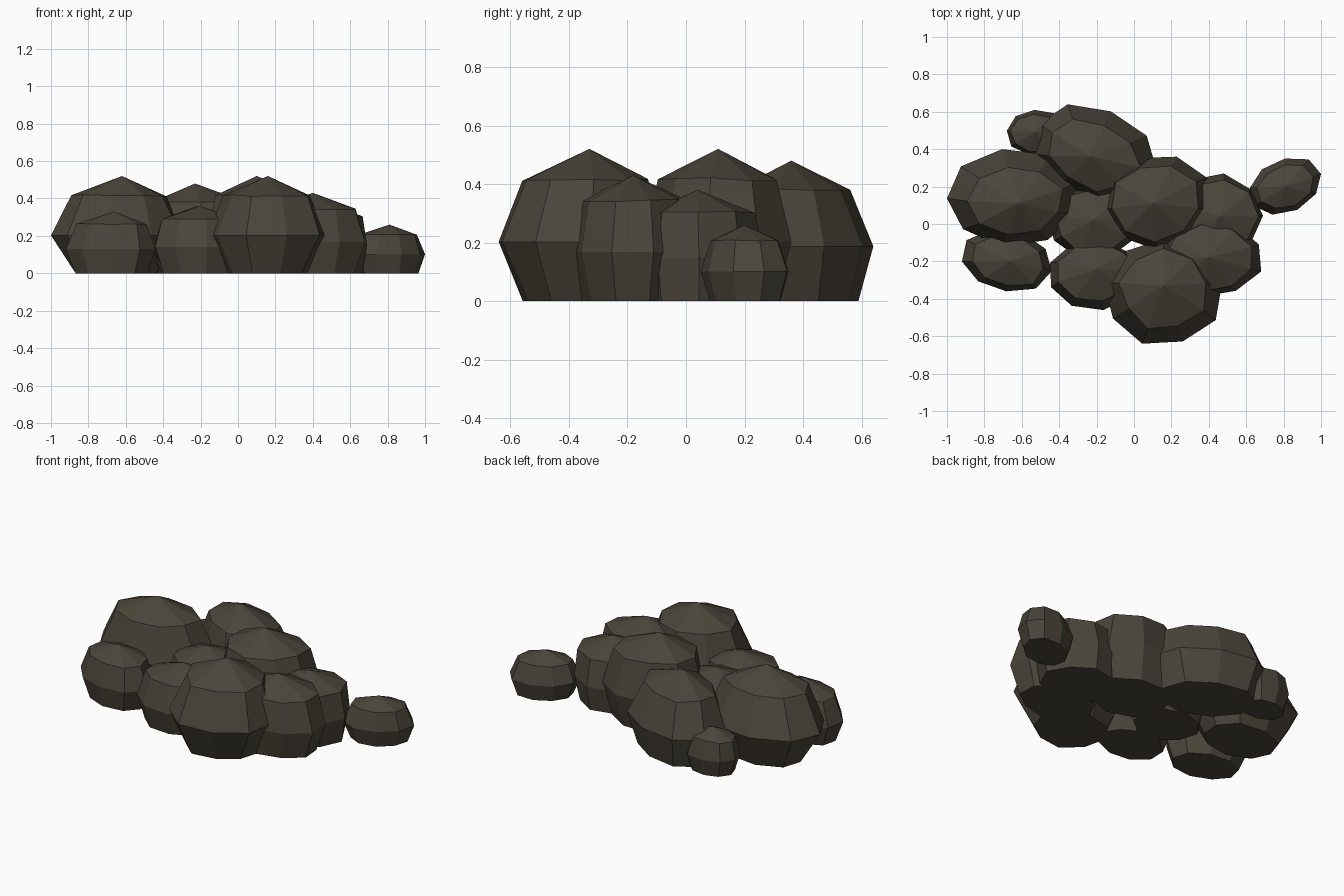
import bpy, bmesh, math, random

if "Cube" in bpy.data.objects:
    bpy.data.objects.remove(bpy.data.objects["Cube"])

random.seed(4)
SIDES = 9

stone = bpy.data.materials.new("dark brown stone")
stone.diffuse_color = (0.07, 0.06, 0.043, 1)
stone.use_nodes = True
stone.node_tree.nodes["Principled BSDF"].inputs["Base Color"].default_value = stone.diffuse_color


def boulder(name, x0, x1, y0, y1, apex, phase, shoulder=0.74, base=0.77, skew=0.0):
    """Faceted boulder: flat base ring, wide waist, shoulder ring, low peak."""
    ax, ay, h = apex
    cx, cy = (x0 + x1) / 2, (y0 + y1) / 2
    # irregular waist outline, then stretched to fill its footprint
    ring = []
    for i in range(SIDES):
        a = math.radians(phase) + 2 * math.pi * i / SIDES
        r = 1 + random.uniform(-0.03, 0.03)
        x, y = r * math.cos(a), r * math.sin(a)
        ring.append((x, y + skew * x))

    def fit(vals, lo, hi):
        a, b = min(vals), max(vals)
        return [lo + (v - a) / (b - a) * (hi - lo) for v in vals]

    xs = fit([p[0] for p in ring], x0, x1)
    ys = fit([p[1] for p in ring], y0, y1)

    bm = bmesh.new()
    rings = []
    for scale, z, wob, lean in ((base, 0, 0.03, 0), (1, 0.39, 0, 0),
                                (shoulder, 0.8, 0.04, 0.5)):
        px, py = cx + (ax - cx) * lean, cy + (ay - cy) * lean
        row = []
        for x, y in zip(xs, ys):
            s = scale + random.uniform(-wob, wob)
            dz = random.uniform(-0.3, 0.3) * wob * h if z else 0
            row.append(bm.verts.new((px + (x - cx) * s, py + (y - cy) * s,
                                     z * h + dz)))
        rings.append(row)
    top = bm.verts.new((ax, ay, h))
    bm.faces.new(rings[0][::-1])
    for i in range(SIDES):
        j = (i + 1) % SIDES
        for lo, hi in zip(rings, rings[1:]):
            bm.faces.new((lo[i], lo[j], hi[j], hi[i]))
        bm.faces.new((rings[2][i], rings[2][j], top))
    bmesh.ops.recalc_face_normals(bm, faces=bm.faces)

    me = bpy.data.meshes.new(name)
    bm.to_mesh(me)
    bm.free()
    me.materials.append(stone)
    bpy.context.collection.objects.link(bpy.data.objects.new(name, me))


# large boulders
boulder("left_boulder", -1.0, -0.30, -0.12, 0.40, (-0.62, 0.11, 0.52), 180, 0.70, 0.64)
boulder("back_boulder", -0.53, 0.12, 0.12, 0.64, (-0.23, 0.36, 0.48), 115, 0.74, 0.80, -0.25)
boulder("centre_boulder", -0.17, 0.42, -0.14, 0.36, (0.10, 0.11, 0.52), 70, 0.80, 0.80)
boulder("front_boulder", -0.16, 0.47, -0.64, -0.08, (0.16, -0.33, 0.52), 90, 0.74, 0.68)

# medium boulders
boulder("right_boulder", 0.12, 0.68, -0.39, 0.03, (0.40, -0.18, 0.43), 20, 0.84, 0.82)
boulder("right_back_boulder", 0.20, 0.69, -0.17, 0.27, (0.46, 0.04, 0.38), 0, 0.88, 0.88)
boulder("left_front_boulder", -0.92, -0.44, -0.36, -0.03, (-0.66, -0.20, 0.33), 30, 0.80, 0.80, -0.15)
boulder("front_centre_boulder", -0.45, 0.05, -0.46, -0.09, (-0.20, -0.24, 0.36), 0, 0.82, 0.80)
boulder("inner_boulder", -0.46, 0.02, -0.18, 0.22, (-0.22, 0.02, 0.36), 50, 0.84, 0.80)

# small stones
boulder("back_left_stone", -0.68, -0.36, 0.37, 0.61, (-0.53, 0.49, 0.26), 15, 0.82, 0.80)
boulder("far_right_stone", 0.62, 1.0, 0.05, 0.35, (0.81, 0.20, 0.26), 10, 0.78, 0.80, 0.25)
